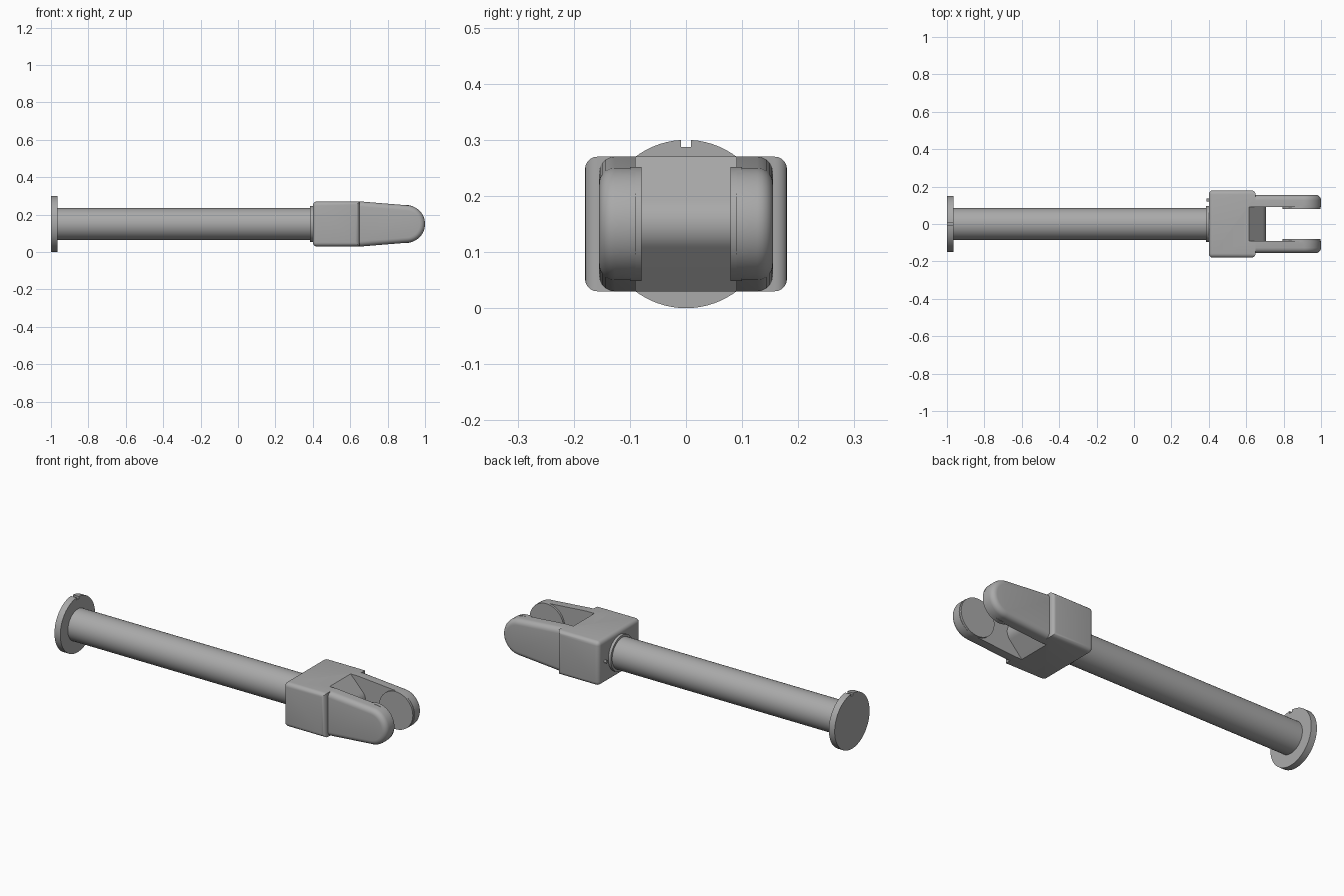
import bpy, bmesh
from math import sin, cos, radians
from mathutils import Vector

old = bpy.data.objects.get("Cube")
if old:
    bpy.data.objects.remove(old)

steel = bpy.data.materials.new("steel_grey")
steel.use_nodes = True
GREY = (0.4, 0.4, 0.4, 1)
steel.diffuse_color = GREY
steel.node_tree.nodes["Principled BSDF"].inputs["Base Color"].default_value = GREY

MID = 0.15  # height of the long axis


def arc(cx, cy, r, a0, a1, n):
    """Points along an arc, angles in degrees."""
    steps = [radians(a0 + (a1 - a0) * i / n) for i in range(n + 1)]
    return [(cx + r * cos(a), cy + r * sin(a)) for a in steps]


def prism(name, profile, axis, lo, hi, rounded=None, width=0.02):
    """Extrude a flat profile along an axis and round the edges picked by a rule."""
    place = {"x": lambda a, b, d: (d, a, b),
             "y": lambda a, b, d: (a, d, b),
             "z": lambda a, b, d: (a, b, d)}[axis]
    bm = bmesh.new()
    base = bm.faces.new([bm.verts.new(place(a, b, lo)) for a, b in profile])
    top = bmesh.ops.extrude_face_region(bm, geom=[base])["geom"]
    shift = Vector(place(0, 0, hi - lo))
    bmesh.ops.translate(bm, vec=shift, verts=[v for v in top if isinstance(v, bmesh.types.BMVert)])
    bmesh.ops.recalc_face_normals(bm, faces=bm.faces)
    if rounded:
        edges = [e for e in bm.edges if rounded(e.verts[0].co, e.verts[1].co)]
        bmesh.ops.bevel(bm, geom=edges, offset=width, segments=5, profile=0.5,
                        affect="EDGES", clamp_overlap=True)
    bmesh.ops.recalc_face_normals(bm, faces=bm.faces)
    mesh = bpy.data.meshes.new(name)
    bm.to_mesh(mesh)
    bm.free()
    mesh.materials.append(steel)
    obj = bpy.data.objects.new(name, mesh)
    obj.location.z = MID
    bpy.context.collection.objects.link(obj)
    bpy.ops.object.select_all(action="DESELECT")
    obj.select_set(True)
    bpy.context.view_layer.objects.active = obj
    bpy.ops.object.shade_smooth_by_angle(angle=radians(32))
    return obj


def near(a, b):
    return abs(a - b) < 1e-4


# End flange with a small notch at the top
notch = [(-0.009, 0.137), (0.009, 0.137)]
prism("end_flange", arc(0, 0, 0.15, 93.4, 446.6, 72) + notch[::-1], "x", -1, -0.965)

# Shaft and its collar at the block
prism("shaft", arc(0, 0, 0.085, 0, 354, 59), "x", -0.97, 0.45)
prism("collar", arc(0, 0, 0.097, 0, 354, 59), "x", 0.385, 0.42)

# Small pin beside the collar
prism("locating_pin", arc(0.127, 0, 0.008, 0, 330, 11), "x", 0.387, 0.41)

# Fork block, open towards the arms
half = [(0.4, 0.18), (0.65, 0.18), (0.65, 0.09), (0.615, 0.09)]
block = half + [(x, -y) for x, y in reversed(half)]
prism("fork_block", block, "z", -0.12, 0.12,
      lambda a, b: (near(a.y, b.y) and near(abs(a.y), 0.18)) or (near(a.x, 0.4) and near(b.x, 0.4)),
      0.022)

# Rounded wedge at the bottom of the slot
wedge = [(0.55, -0.12), (0.615, -0.12)] + arc(0.645, 0, 0.06, -45, 45, 16) + [(0.615, 0.12), (0.55, 0.12)]
prism("slot_wedge", wedge, "y", -0.09, 0.09)

# Two tapered arms with round ends, each with a round pad on its inner face
arm = [(0.6, -0.12), (0.66, -0.12)] + arc(0.9, 0, 0.1, -85, 85, 32) + [(0.66, 0.12), (0.6, 0.12)]
for side, s in (("left", 1), ("right", -1)):
    prism(side + "_arm", arm, "y", s * 0.09, s * 0.155,
          lambda a, b: near(abs(a.y), 0.155) and near(abs(b.y), 0.155), 0.028)
    prism(side + "_arm_pad", arc(0.895, 0, 0.102, 0, 355, 71), "y", s * 0.079, s * 0.1)
